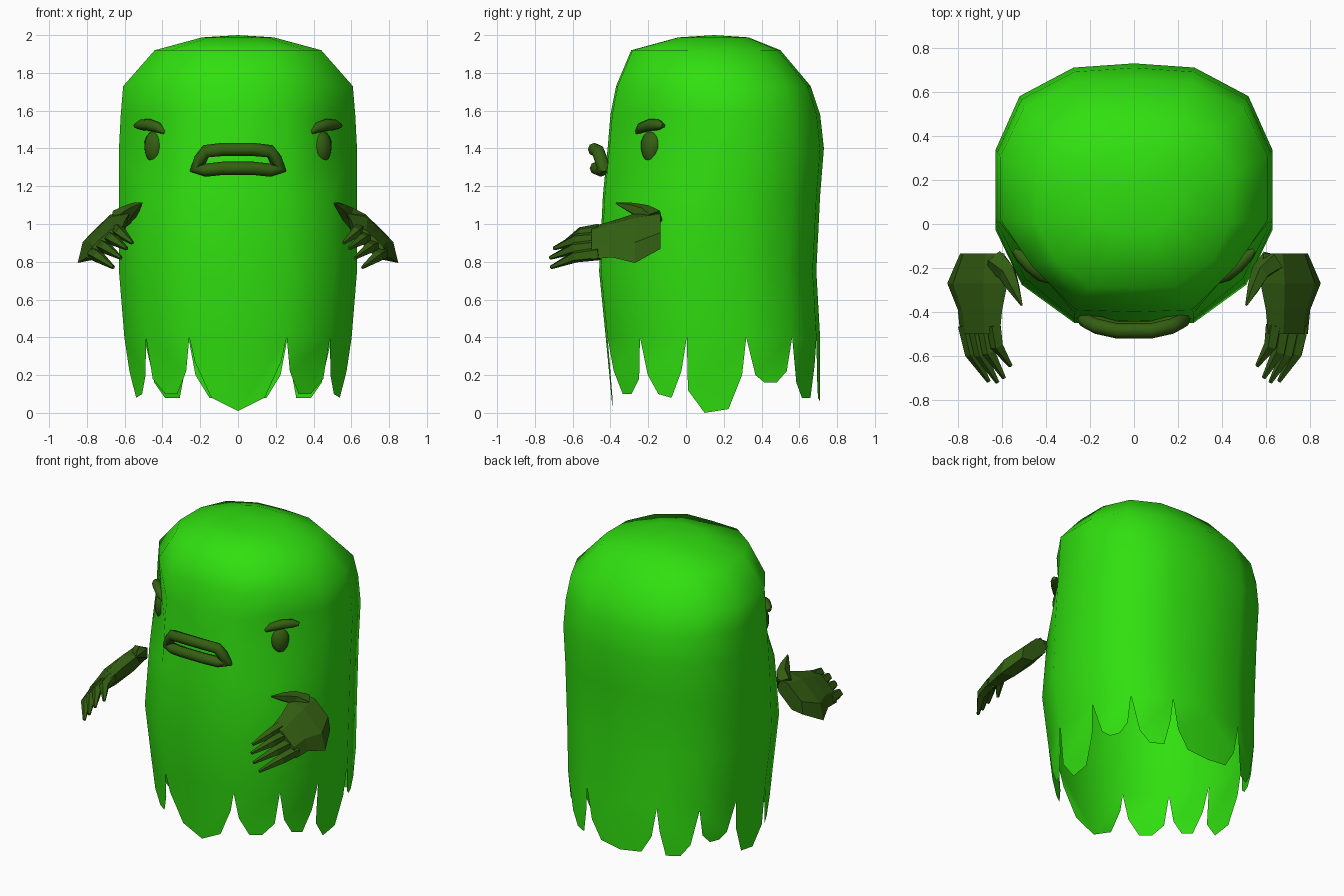
import bpy, bmesh, math
from mathutils import Vector

if "Cube" in bpy.data.objects:
    bpy.data.objects.remove(bpy.data.objects["Cube"])


def material(name, color):
    m = bpy.data.materials.new(name)
    m.diffuse_color = (*color, 1)
    m.use_nodes = True
    m.node_tree.nodes["Principled BSDF"].inputs["Base Color"].default_value = m.diffuse_color
    return m


GREEN = material("bright_green", (0.030, 0.74, 0.005))
OLIVE = material("dark_olive", (0.034, 0.115, 0.006))


def finish(name, bm, mat, smooth=None):
    bmesh.ops.recalc_face_normals(bm, faces=bm.faces)
    me = bpy.data.meshes.new(name)
    bm.to_mesh(me)
    bm.free()
    me.materials.append(mat)
    ob = bpy.data.objects.new(name, me)
    bpy.context.collection.objects.link(ob)
    if smooth:
        bpy.ops.object.select_all(action='DESELECT')
        ob.select_set(True)
        bpy.context.view_layer.objects.active = ob
        bpy.ops.object.shade_smooth_by_angle(angle=math.radians(smooth))
    return ob


def loft(bm, rings, closed=False):
    """Skin a list of equal rings, capping the ends unless closed."""
    vr = [[bm.verts.new(p) for p in r] for r in rings]
    n = len(vr[0])
    pairs = list(zip(vr, vr[1:])) + ([(vr[-1], vr[0])] if closed else [])
    for a, b in pairs:
        for i in range(n):
            bm.faces.new((a[i], a[(i + 1) % n], b[(i + 1) % n], b[i]))
    if not closed:
        bm.faces.new(vr[0])
        bm.faces.new(vr[-1])


def sweep(bm, pts, radii, sides, ref, closed=False):
    """Round tube of varying radius along a path."""
    pts, ref, rings, n = [Vector(p) for p in pts], Vector(ref), [], len(pts)
    for i, p in enumerate(pts):
        if closed:
            t = pts[(i + 1) % n] - pts[i - 1]
        else:
            t = pts[min(i + 1, n - 1)] - pts[max(i - 1, 0)]
        u = t.cross(ref).normalized()
        v = u.cross(t).normalized()
        rings.append([p + radii[i] * (math.cos(a) * u + math.sin(a) * v)
                      for a in (2 * math.pi * k / sides for k in range(sides))])
    loft(bm, rings, closed)


# Body shell: half plan from front centre to back centre
PLAN = [(0, -.46), (.27, -.45), (.51, -.27), (.63, -.01),
        (.63, .32), (.52, .575), (.275, .71), (0, .73)]
# height, width scale, front y, back y, pinch of the eye column
LEVELS = [(.40, .955, -.425, .71, 1), (.75, 1, -.46, .69, 1), (1.15, 1, -.44, .71, .97),
          (1.40, 1, -.415, .73, .87), (1.58, .985, -.40, .71, .89),
          (1.73, .965, -.37, .66, .94), (1.92, .70, -.29, .50, 1),
          (1.988, .30, -.04, .33, 1)]
# hem teeth between neighbouring columns: (fraction along, height)
TEETH = [[(0, .01), (.57, .08), (.9, .27)],
         [(.1, .22), (.33, .1), (.62, .1), (.9, .18)],
         [(.13, .2), (.35, .1), (.65, .08), (.88, .22)],
         [(.02, .12), (.3, 0), (.7, .02), (.93, .2)],
         [(.2, .2), (.4, .16), (.66, .16), (.88, .22)],
         [(.17, .16), (.4, .08), (.75, .08), (.92, .25)],
         [(.12, .2), (.4, .08), (1, .06)]]

bm = bmesh.new()
for s in (1, -1):
    rings = []
    for z, sx, yf, yb, pinch in LEVELS:
        ring = []
        for i, (x, y) in enumerate(PLAN):
            k = pinch if i == 2 else 1
            yy = yf + (y + .46) / 1.19 * (yb - yf)
            ring.append(bm.verts.new((s * x * sx * k, yy * k, z)))
        rings.append(ring)
    for a, b in zip(rings, rings[1:]):
        for i in range(7):
            bm.faces.new((a[i], a[i + 1], b[i + 1], b[i]))
    crown = bm.verts.new((0, .15, 2.0))
    for i in range(7):
        bm.faces.new((rings[-1][i], rings[-1][i + 1], crown))
    # ragged hem, leaning slightly inward
    for i, tooth in enumerate(TEETH):
        a, b = rings[0][i], rings[0][i + 1]
        pts = []
        for t, z in tooth:
            p = a.co.lerp(b.co, t)
            lean = (.4 - z) / .4
            p.x *= 1 - .05 * lean
            p.y *= 1 - (.09 * lean if p.y < 0 else 0)
            p.z = z
            pts.append(bm.verts.new(p))
        bm.faces.new([a] + pts + [b])
bmesh.ops.remove_doubles(bm, verts=bm.verts, dist=.0005)
finish("body", bm, GREEN, 60)

# Mouth: frowning ring of lips
bm = bmesh.new()
half = [(.08, -.485, 1.395), (.17, -.465, 1.385), (.2, -.45, 1.34), (.225, -.435, 1.295),
        (.17, -.45, 1.285), (.08, -.475, 1.295)]
lips = half + [(-x, y, z) for x, y, z in reversed(half)]
sweep(bm, lips, [.035] * len(lips), 8, (0, 1, 0), True)
finish("mouth", bm, OLIVE, 60)

for s, side in ((1, "right"), (-1, "left")):
    # Eye: flattened ball set on the slanted face
    bm = bmesh.new()
    bmesh.ops.create_uvsphere(bm, u_segments=12, v_segments=8, radius=1)
    c, n = Vector((.445, -.185, 1.405)), Vector((.75, -.66, 0))
    tan = Vector((.66, .75, 0))
    for v in bm.verts:
        wide = .06 * (1 + .15 * v.co.z)
        p = c + n * v.co.x * .045 + tan * v.co.y * wide + Vector((0, 0, .086 * v.co.z))
        v.co = (s * p.x, p.y, p.z)
    finish(side + "_eye", bm, OLIVE, 60)

    # Eyebrow: arched tapered tube, lower toward the middle
    bm = bmesh.new()
    brow = [(.385, -.26, 1.485), (.42, -.235, 1.51), (.47, -.19, 1.525),
            (.515, -.145, 1.525), (.545, -.12, 1.52)]
    sweep(bm, [(s * x, y, z) for x, y, z in brow], [.012, .028, .032, .028, .012], 8, (0, 0, 1))
    finish(side + "_eyebrow", bm, OLIVE, 60)

    # Hand: slanted palm, four pointed fingers and a hooked thumb
    bm = bmesh.new()
    along, across = Vector((.72, 0, -.69)), Vector((.69, 0, .72))
    palm = [(-.135, .69, .965, .14, .06), (-.27, .712, .925, .19, .07),
            (-.39, .70, .92, .14, .055), (-.50, .70, .90, .125, .04)]
    rings = []
    for y, x, z, length, thick in palm:
        ring = []
        for k in range(6):
            a = math.pi * k / 3
            p = Vector((x, y, z)) + along * math.cos(a) * length + across * math.sin(a) * thick
            ring.append(Vector((s * p.x, p.y, p.z)))
        rings.append(ring)
    loft(bm, rings)
    tips = [(.56, -.645, .90), (.59, -.70, .87), (.62, -.72, .82), (.66, -.715, .77)]
    for k, tip in enumerate(tips):
        base = Vector((.70, -.46, .905)) + along * (-.09 + .06 * k)
        mid = base.lerp(Vector(tip), .5) + Vector((.025, 0, .02))
        path = [(s * p[0], p[1], p[2]) for p in (base, mid, tip)]
        sweep(bm, path, [.036, .032, .010], 5, (0, 0, 1))
    thumb = [(.63, -.17, 1.02), (.575, -.22, 1.06), (.545, -.29, 1.085), (.51, -.37, 1.11)]
    sweep(bm, [(s * x, y, z) for x, y, z in thumb], [.06, .045, .03, .005], 5, (0, 0, 1))
    finish(side + "_hand", bm, OLIVE)
